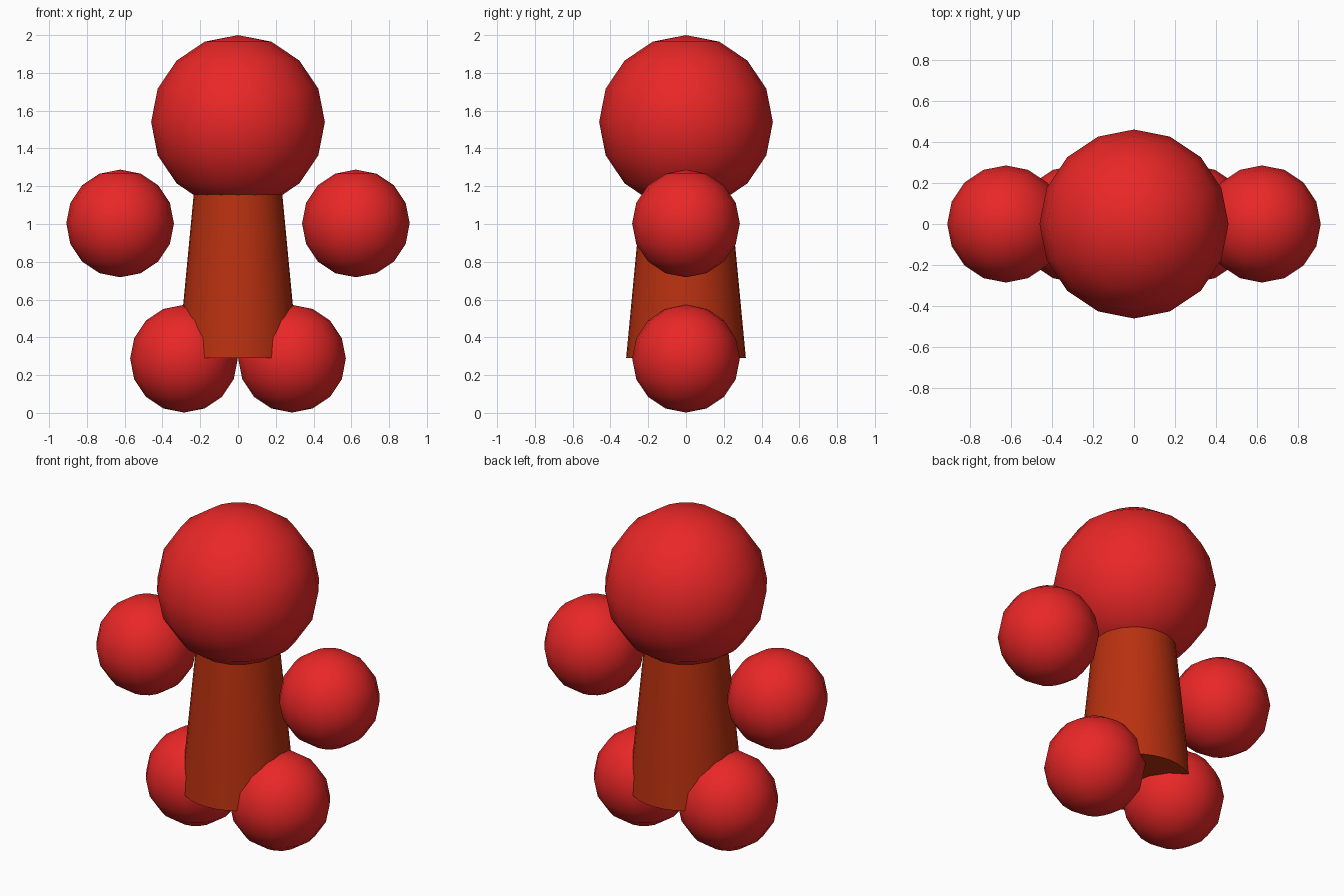
import bpy
import math

if "Cube" in bpy.data.objects:
    bpy.data.objects.remove(bpy.data.objects["Cube"])


def material(name, color):
    mat = bpy.data.materials.new(name)
    mat.diffuse_color = color
    mat.use_nodes = True
    mat.node_tree.nodes["Principled BSDF"].inputs["Base Color"].default_value = mat.diffuse_color
    return mat


red = material("red", (0.82, 0.02, 0.02, 1))
rust = material("rust", (0.48, 0.03, 0.005, 1))


def finish(name, mat, angle):
    obj = bpy.context.object
    obj.name = name
    obj.data.materials.append(mat)
    bpy.ops.object.shade_smooth_by_angle(angle=math.radians(angle))
    return obj


def ball(name, x, z, radius):
    bpy.ops.mesh.primitive_uv_sphere_add(
        segments=16, ring_count=8, radius=radius, location=(x, 0, z))
    return finish(name, red, 60)


# Head
ball("head", 0, 1.54, 0.46)

# Tapered body, running from foot height up into the head
bottom, top = 0.29, 1.54
bpy.ops.mesh.primitive_cone_add(
    vertices=32, radius1=0.317, radius2=0.198, depth=top - bottom,
    location=(0, 0, (bottom + top) / 2))
finish("body", rust, 40)

# Floating hands and feet, mirrored left and right
for side, label in ((-1, "left"), (1, "right")):
    ball(label + "_hand", side * 0.624, 1.003, 0.285)
    ball(label + "_foot", side * 0.286, 0.287, 0.285)
